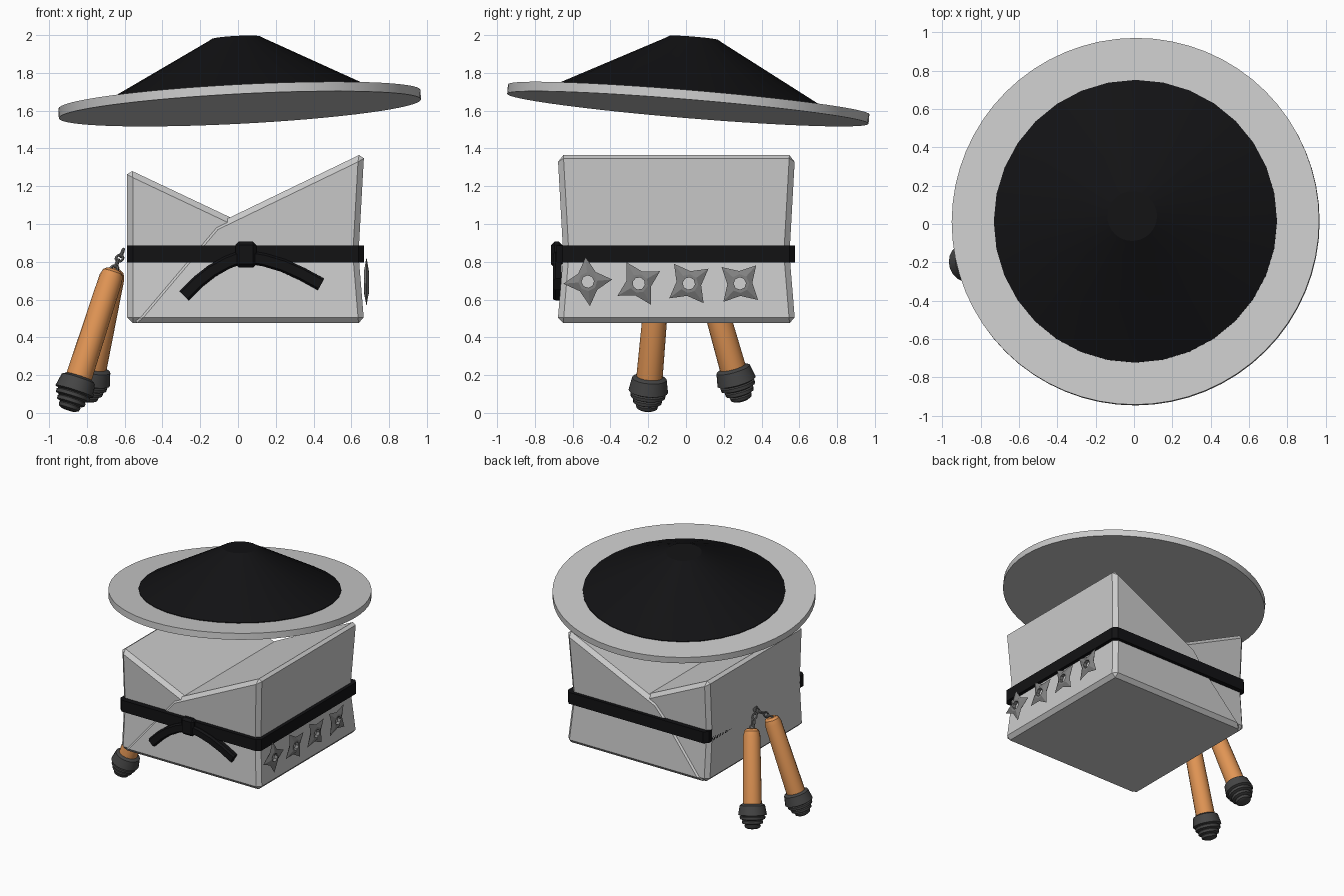
import bpy, bmesh
from math import sin, cos, pi, radians
from mathutils import Vector, Matrix

if "Cube" in bpy.data.objects:
    bpy.data.objects.remove(bpy.data.objects["Cube"])


def material(name, rgb):
    m = bpy.data.materials.new(name)
    m.diffuse_color = (*rgb, 1)
    m.use_nodes = True
    m.node_tree.nodes["Principled BSDF"].inputs["Base Color"].default_value = m.diffuse_color
    return m


BLACK = material("black_cloth", (0.006, 0.006, 0.007))
WOOD = material("wood", (0.75, 0.30, 0.09))
RUBBER = material("dark_grip", (0.06, 0.06, 0.06))
STEEL = material("steel", (0.22, 0.22, 0.22))


def finish(name, bm, mat=None, smooth=False):
    bmesh.ops.remove_doubles(bm, verts=bm.verts, dist=1e-5)
    bmesh.ops.recalc_face_normals(bm, faces=bm.faces)
    me = bpy.data.meshes.new(name)
    bm.to_mesh(me)
    bm.free()
    ob = bpy.data.objects.new(name, me)
    bpy.context.collection.objects.link(ob)
    if mat:
        me.materials.append(mat)
    if smooth:
        bpy.ops.object.select_all(action='DESELECT')
        ob.select_set(True)
        bpy.context.view_layer.objects.active = ob
        bpy.ops.object.shade_smooth_by_angle(angle=radians(30))
    return ob


def skin(bm, rings, closed=False):
    """Join equal rings of points with quads."""
    vs = [[bm.verts.new(p) for p in r] for r in rings]
    n = len(vs[0])
    for a, b in zip(vs, vs[1:] + vs[:1] if closed else vs[1:]):
        for i in range(n):
            bm.faces.new((a[i], a[(i + 1) % n], b[(i + 1) % n], b[i]))
    return vs


def lathe(name, profile, seg, matrix, mat=None):
    bm = bmesh.new()
    vs = skin(bm, [[matrix @ Vector((r * cos(2 * pi * i / seg), r * sin(2 * pi * i / seg), z))
                    for i in range(seg)] for r, z in profile])
    bm.faces.new(vs[0])
    bm.faces.new(vs[-1])
    return finish(name, bm, mat, True)


def axis_matrix(origin, direction):
    q = Vector((0, 0, 1)).rotation_difference(Vector(direction))
    return Matrix.Translation(origin) @ q.to_matrix().to_4x4()


def bevel(ob, width):
    m = ob.modifiers.new("bevel", 'BEVEL')
    m.width = width
    m.segments = 1
    m.limit_method = 'ANGLE'
    m.angle_limit = radians(30)


# Tilted straw hat
hat = axis_matrix((0.01, 0.01, 1.61), (-0.052, 0.083, 1))
lathe("hat_brim", [(0.96, 0), (0.96, 0.05)], 64, hat)
lathe("hat_cone", [(0.74, 0.045), (0.74, 0.055), (0.15, 0.365), (0.13, 0.377)], 32, hat, BLACK)


# Wrapped body: two V-topped halves, pinched at the belt
def pinch(z):
    return 0.03 * max(0, 1 - abs(z - 0.84) / (0.535 if z > 0.84 else 0.365))


def wrap(name, outline, y0, y1):
    bm = bmesh.new()
    vs = skin(bm, [[(x, y, z) for x, z in outline] for y in (y0, y1)])
    for r in vs:
        bm.faces.new(r)
    bmesh.ops.bisect_plane(bm, geom=bm.verts[:] + bm.edges[:] + bm.faces[:],
                           plane_co=(0, 0, 0.84), plane_no=(0, 0, 1))
    for v in bm.verts:
        k = pinch(v.co.z)
        v.co.y += k if v.co.y < 0 else -k
        if v.co.x > 0.5:
            v.co.x -= k
    bevel(finish(name, bm), 0.03)


wrap("wrap_right", [(0.668, 1.378), (-0.125, 0.995), (-0.565, 0.475), (0.668, 0.475)], -0.68, 0.578)
wrap("wrap_left", [(-0.587, 1.293), (-0.03, 1.03), (0.02, 1.0), (-0.48, 0.475), (-0.587, 0.475)],
     -0.668, 0.566)

# Belt band
bm = bmesh.new()
c = 0.03


def band(inset, z):
    x0, x1, y0, y1 = -0.587 + inset, 0.668 - inset, -0.685 + inset, 0.578 - inset
    return [(x0 + c, y0, z), (x1 - c, y0, z), (x1, y0 + c, z), (x1, y1 - c, z),
            (x1 - c, y1, z), (x0 + c, y1, z), (x0, y1 - c, z), (x0, y0 + c, z)]


skin(bm, [band(0, 0.795), band(0, 0.887), band(0.045, 0.887), band(0.045, 0.795)], True)
finish("belt", bm, BLACK)

# Belt knot and tails
bm = bmesh.new()
bmesh.ops.create_cube(bm, size=1, matrix=Matrix.Translation((0.042, -0.685, 0.838))
                      @ Matrix.Diagonal((0.112, 0.06, 0.137, 1)))
bevel(finish("belt_knot", bm, BLACK), 0.018)


def tail(name, path):
    bm = bmesh.new()
    pts = [Vector((x, 0, z)) for x, z in path]
    rings = []
    for i, p in enumerate(pts):
        t = (pts[min(i + 1, len(pts) - 1)] - pts[max(i - 1, 0)]).normalized()
        n = Vector((-t.z, 0, t.x)) * 0.035
        rings.append([p + n * s + Vector((0, y, 0))
                      for s, y in ((1, -0.66), (1, -0.69), (0.7, -0.705), (-0.7, -0.705),
                                   (-1, -0.69), (-1, -0.66))])
    vs = skin(bm, rings)
    bm.faces.new(vs[0])
    bm.faces.new(vs[-1])
    finish(name, bm, BLACK)


tail("belt_tail_left", [(0.03, 0.83), (-0.06, 0.795), (-0.14, 0.75), (-0.21, 0.695), (-0.285, 0.62)])
tail("belt_tail_right", [(0.05, 0.825), (0.14, 0.81), (0.24, 0.78), (0.34, 0.735), (0.44, 0.68)])

# Throwing stars on the right side
for k, (y, z, turn) in enumerate([(-0.52, 0.695, 5), (-0.25, 0.685, 30),
                                  (0.015, 0.685, 37), (0.285, 0.685, 48)]):
    def ring(x, r_tip, r_valley):
        out = []
        for i in range(8):
            r = r_valley if i % 2 else r_tip
            a = radians(turn) + i * pi / 4
            out.append((0.68 + x, y + r * cos(a), z + r * sin(a)))
        return out
    bm = bmesh.new()
    skin(bm, [ring(0, 0.13, 0.066), ring(0.014, 0.05, 0.05), ring(0.014, 0.033, 0.033),
              ring(-0.014, 0.033, 0.033), ring(-0.014, 0.05, 0.05)], True)
    finish(f"throwing_star_{k + 1}", bm, STEEL)


# Pair of linked sticks on the left side, with ridged grips and chain
def chain_link(bm, p, d, roll):
    m = axis_matrix(p, d) @ Matrix.Rotation(roll, 4, 'Z')
    rings = []
    for i in range(12):
        a = 2 * pi * i / 12
        out = Vector((cos(a), 0, sin(a)))
        centre = Vector((0.018 * cos(a), 0, 0.029 * sin(a)))
        rings.append([m @ (centre + out * 0.007 * cos(b) + Vector((0, 0.007 * sin(b), 0)))
                      for b in (j * pi / 3 for j in range(6))])
    skin(bm, rings, True)


meet = Vector((-0.612, -0.02, 0.85))
chain = bmesh.new()
for side, base, top in (("front", (-0.897, -0.208, 0.02), (-0.658, -0.143, 0.76)),
                        ("back", (-0.80, 0.295, 0.07), (-0.655, 0.10, 0.76))):
    base, top = Vector(base), Vector(top)
    m = axis_matrix(base, top - base)
    length = (top - base).length
    lathe(f"stick_{side}", [(0.07, 0.16), (0.063, length - 0.05), (0.054, length - 0.015),
                            (0.035, length)], 16, m, WOOD)
    lathe(f"stick_grip_{side}", [(0.035, -0.005), (0.055, 0.005), (0.06, 0.022), (0.054, 0.028),
                                 (0.076, 0.036), (0.078, 0.054), (0.07, 0.06), (0.092, 0.068),
                                 (0.094, 0.086), (0.086, 0.092), (0.105, 0.1),
                                 (0.092, 0.17), (0.07, 0.182)], 20, m, RUBBER)
    for i in range(4):
        chain_link(chain, top.lerp(meet, (i + 0.1) / 3.2), meet - top, i % 2 * pi / 2)
finish("chain", chain, STEEL, True)
